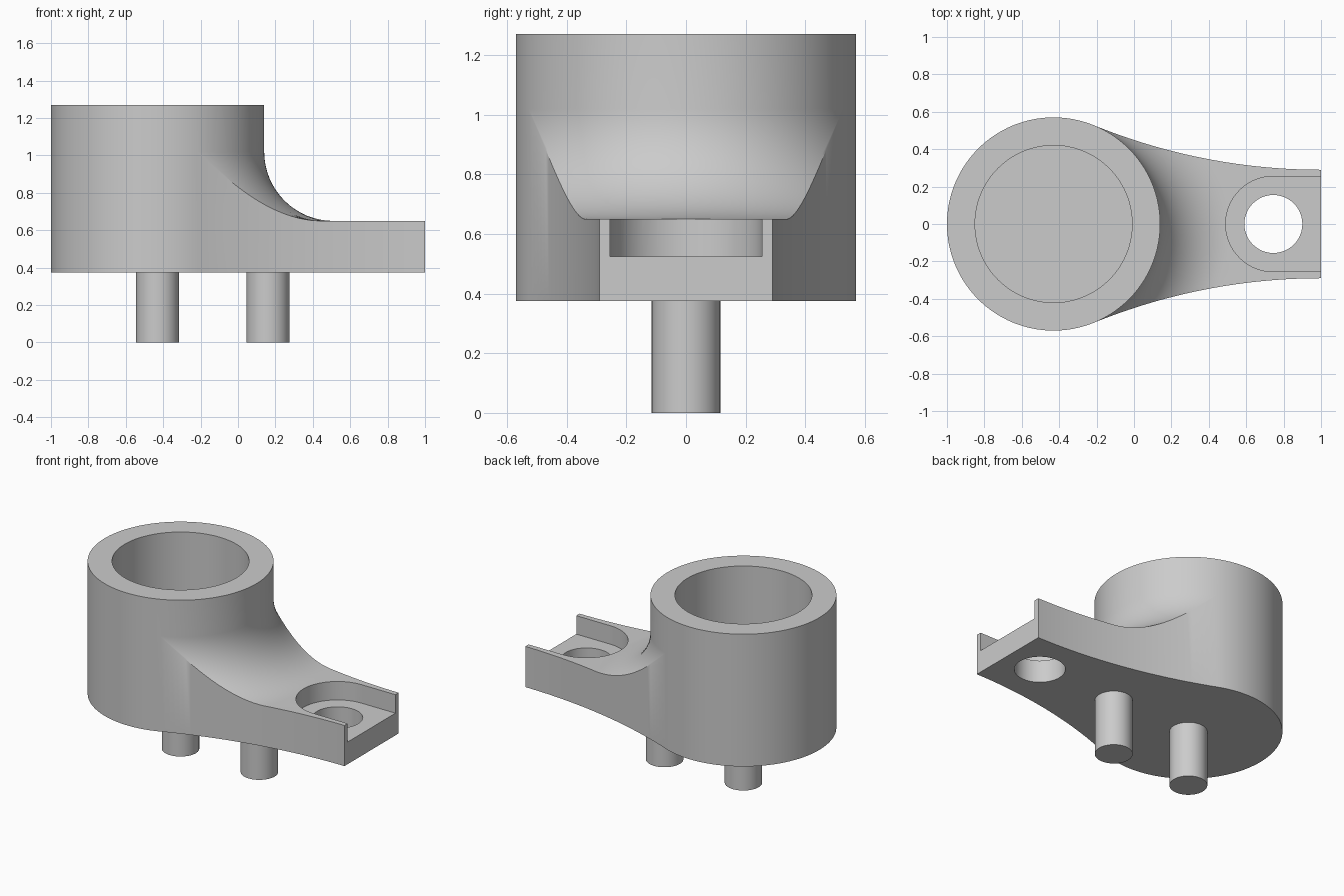
import bpy, bmesh, math

cube = bpy.data.objects.get("Cube")
if cube:
    bpy.data.objects.remove(cube)

# Main dimensions
AXIS_X, CUP_R, BORE_R, FILLET = -0.43, 0.57, 0.42, 0.37
BASE, SHELF, ARM_TOP, TOP = 0.375, 0.525, 0.65, 1.27
END_X, END_Y, HOLE_X = 1.0, 0.29, 0.745

grey = bpy.data.materials.new("light grey")
grey.use_nodes = True
colour = (0.6, 0.6, 0.6, 1)
grey.diffuse_color = colour
grey.node_tree.nodes["Principled BSDF"].inputs["Base Color"].default_value = colour


def finish(bm, name):
    bmesh.ops.remove_doubles(bm, verts=bm.verts, dist=1e-5)
    bmesh.ops.recalc_face_normals(bm, faces=bm.faces)
    mesh = bpy.data.meshes.new(name)
    bm.to_mesh(mesh)
    bm.free()
    mesh.materials.append(grey)
    obj = bpy.data.objects.new(name, mesh)
    bpy.context.collection.objects.link(obj)
    return obj


def prism(name, outline, z0, z1):
    bm = bmesh.new()
    face = bm.faces.new([bm.verts.new((x, y, z0)) for x, y in outline])
    out = bmesh.ops.extrude_face_region(bm, geom=[face])
    moved = [v for v in out["geom"] if isinstance(v, bmesh.types.BMVert)]
    bmesh.ops.translate(bm, verts=moved, vec=(0, 0, z1 - z0))
    return finish(bm, name)


def arc(cx, r, start, end, n):
    angles = [start + (end - start) * i / n for i in range(n + 1)]
    return [(cx + r * math.cos(a), r * math.sin(a)) for a in angles]


def smooth(obj):
    bpy.ops.object.select_all(action="DESELECT")
    obj.select_set(True)
    bpy.context.view_layer.objects.active = obj
    bpy.ops.object.shade_smooth_by_angle(angle=math.radians(30))


# Plan outline in polar form: arm end, concave flank tangent to the cup, cup back
reach = END_X - AXIS_X
flank_r = (reach ** 2 + END_Y ** 2 - CUP_R ** 2) / (2 * (CUP_R - END_Y))
tangent = math.atan2(END_Y + flank_r, reach)
half = []
corner = math.atan2(END_Y, reach)
for i in range(8):
    a = corner * i / 8
    half.append((a, reach / math.cos(a)))
for i in range(40):
    x = reach - (reach - CUP_R * math.cos(tangent)) * i / 40
    y = END_Y + flank_r - math.sqrt(flank_r ** 2 - (reach - x) ** 2)
    half.append((math.atan2(y, x), math.hypot(x, y)))
for i in range(41):
    half.append((tangent + (math.pi - tangent) * i / 40, CUP_R))
outline = half + [(-a, r) for a, r in reversed(half[1:-1])]


def section(r):
    """Radial section: bore, rim, cup wall, fillet, arm top, side, underside."""
    sweep = math.acos(max(0, 1 - (r - CUP_R) / FILLET)) if r > CUP_R + 1e-6 else 0
    pts = [(0, SHELF), (BORE_R, SHELF), (BORE_R, TOP), (CUP_R, TOP)]
    for k in range(17):
        t = sweep * k / 16
        pts.append((CUP_R + FILLET * (1 - math.cos(t)),
                    ARM_TOP + FILLET * (1 - math.sin(t))))
    return pts + [(r, pts[-1][1]), (r, BASE), (0, BASE)]


# Cup and arm, swept around the cup axis
bm = bmesh.new()
rings = [[bm.verts.new((AXIS_X + r * math.cos(a), r * math.sin(a), z))
          for r, z in section(radius)] for a, radius in outline]
for i, ring in enumerate(rings):
    following = rings[(i + 1) % len(rings)]
    for k in range(len(ring) - 1):
        bm.faces.new((ring[k], following[k], following[k + 1], ring[k + 1]))
body = finish(bm, "cup_and_arm")

# Open slot and through hole in the arm
slot = arc(HOLE_X, 0.255, math.pi / 2, math.pi * 1.5, 40)
slot += [(1.2, -0.255), (1.2, 0.255)]
hole = arc(HOLE_X, 0.155, 0, math.tau, 48)[:-1]
cutters = [prism("slot_cutter", slot, SHELF, 1.2), prism("hole_cutter", hole, 0.2, 0.8)]
bpy.context.view_layer.objects.active = body
for cutter in cutters:
    mod = body.modifiers.new("cut", "BOOLEAN")
    mod.operation, mod.solver, mod.object = "DIFFERENCE", "EXACT", cutter
    bpy.ops.object.modifier_apply(modifier=mod.name)
    bpy.data.objects.remove(cutter)
smooth(body)

# Locating pins underneath
for name, x in (("cup_pin", AXIS_X), ("arm_pin", 0.16)):
    smooth(prism(name, arc(x, 0.115, 0, math.tau, 48)[:-1], 0, BASE + 0.02))
